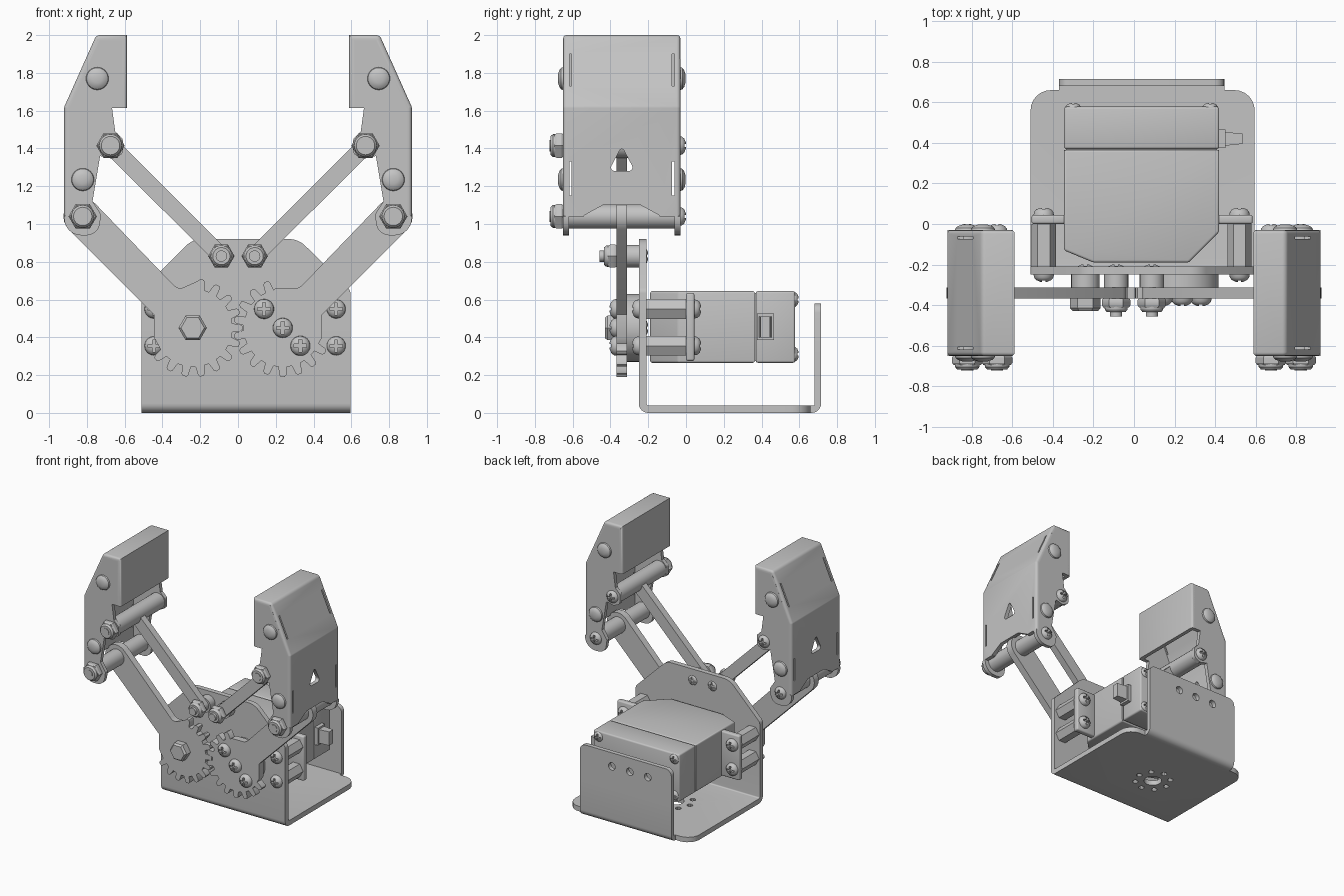
import bpy, bmesh, math
from mathutils import Vector

if bpy.data.objects.get("Cube"):
    bpy.data.objects.remove(bpy.data.objects["Cube"])

grey = bpy.data.materials.new("satin grey")
grey.use_nodes = True
grey.diffuse_color = (0.55, 0.55, 0.55, 1)
grey.node_tree.nodes["Principled BSDF"].inputs["Base Color"].default_value = (0.55, 0.55, 0.55, 1)
parts = []


def finish(name, bm):
    bmesh.ops.recalc_face_normals(bm, faces=bm.faces)
    me = bpy.data.meshes.new(name)
    bm.to_mesh(me)
    bm.free()
    me.materials.append(grey)
    ob = bpy.data.objects.new(name, me)
    bpy.context.collection.objects.link(ob)
    parts.append(ob)
    return ob


def rounded(pts):
    """Polygon whose points may carry a third value, the corner radius."""
    out = []
    for i, p in enumerate(pts):
        c = Vector(p[:2])
        if len(p) < 3:
            out.append(c)
            continue
        a = (Vector(pts[i - 1][:2]) - c).normalized()
        b = (Vector(pts[(i + 1) % len(pts)][:2]) - c).normalized()
        half = a.angle(b) / 2
        mid = c + (a + b).normalized() * p[2] / math.sin(half)
        start = c + a * p[2] / math.tan(half) - mid
        turn = math.copysign(math.pi - 2 * half, a.x * b.y - a.y * b.x)
        for k in range(7):
            t = -turn * k / 6
            out.append(mid + Vector((start.x * math.cos(t) - start.y * math.sin(t),
                                     start.x * math.sin(t) + start.y * math.cos(t))))
    return out


PLACE = {"x": lambda u, v, d: (d, u, v), "y": lambda u, v, d: (u, d, v), "z": lambda u, v, d: (u, v, d)}


def prism(name, pts, lo, hi, axis="y", flip=1, soften=None):
    """Extruded polygon; soften is (width, rule choosing edges by their two ends)."""
    bm = bmesh.new()
    put = PLACE[axis]
    verts = [bm.verts.new(put(p[0] * flip, p[1], lo)) for p in rounded(pts)]
    face = bm.faces.new(verts)
    new = bmesh.ops.extrude_face_region(bm, geom=[face])["geom"]
    shift = Vector(put(0, 0, hi - lo))
    bmesh.ops.translate(bm, vec=shift, verts=[g for g in new if isinstance(g, bmesh.types.BMVert)])
    bmesh.ops.recalc_face_normals(bm, faces=bm.faces)
    if soften:
        width, rule = soften
        edges = [e for e in bm.edges if rule(e.verts[0].co, e.verts[1].co)]
        bmesh.ops.bevel(bm, geom=edges, offset=width, segments=3, affect="EDGES", profile=0.5, clamp_overlap=True)
    return finish(name, bm)


def box(name, x0, x1, y0, y1, z0, z1, bevel=0):
    return prism(name, [(x0, z0), (x1, z0), (x1, z1), (x0, z1)], y0, y1,
                 soften=(bevel, lambda a, b: True) if bevel else None)


def turned(name, x, z, profile, n=24):
    """Solid of revolution about a y-parallel axis, from (radius, y) pairs."""
    bm = bmesh.new()
    rings = [[bm.verts.new((x + r * math.cos(math.tau * k / n), y, z + r * math.sin(math.tau * k / n)))
              for k in range(n)] for r, y in profile]
    for a, b in zip(rings, rings[1:]):
        for k in range(n):
            bm.faces.new((a[k], a[k - 1], b[k - 1], b[k]))
    bm.faces.new(rings[0])
    bm.faces.new(rings[-1])
    return finish(name, bm)


def rod(name, x, z, r, y0, y1, n=24):
    return turned(name, x, z, [(r, y0), (r, y1)], n)


def cut(ob, cutters):
    for c in cutters:
        c.hide_render = True
        m = ob.modifiers.new("cut", "BOOLEAN")
        m.operation, m.solver, m.object = "DIFFERENCE", "EXACT", c
    bpy.context.view_layer.update()
    me = bpy.data.meshes.new_from_object(ob.evaluated_get(bpy.context.evaluated_depsgraph_get()))
    ob.modifiers.clear()
    ob.data = me
    for c in cutters:
        parts.remove(c)
        bpy.data.objects.remove(c)
    return ob


def dome(name, x, z, r, y, h):
    return turned(name, x, z, [(r, y), (r * .95, y + h * .4), (r * .75, y + h * .75), (r * .4, y + h)])


screw_mesh = None


def screw(name, x, y, z, back=False, size=1.0):
    """Domed cross-head screw facing the front, or the back."""
    global screw_mesh
    if screw_mesh is None:
        ob = dome(name, 0, 0, .05, 0, -.035)
        cut(ob, [box("slot_a", -.032, .032, -.06, -.015, -.008, .008),
                 box("slot_b", -.008, .008, -.06, -.015, -.032, .032)])
        screw_mesh = ob.data
    else:
        ob = bpy.data.objects.new(name, screw_mesh)
        bpy.context.collection.objects.link(ob)
        parts.append(ob)
    ob.location = (x, y, z)
    ob.scale = (size,) * 3
    ob.rotation_euler = (0, 0, math.pi if back else 0)


def lock_nut(name, x, z, y, r=.075):
    turned(name, x, z, [(r * .92, y), (r, y - .008), (r, y - .035), (r * .9, y - .045)], 6)
    turned(name + "_collar", x, z, [(r * .82, y - .04), (r * .8, y - .055), (r * .65, y - .068)])
    rod(name + "_bolt_tip", x, z, .03, y - .09 if r < .075 else y - .072, y)


# Folded bracket: front wall, floor and rear tab
L, R = -.51, .595
floor = prism("bracket_fold", [(-.25, .5), (-.25, 0, .05), (.5, 0), (.5, .04), (-.21, .04, .01), (-.21, .5)], L, R, "x")
ring = [(-.03 + .13 * math.cos(k * math.pi / 4), .18 + .13 * math.sin(k * math.pi / 4)) for k in range(8)]
hub = [(-.03 + .065 * math.cos(k * math.pi / 12), .18 + .065 * math.sin(k * math.pi / 12)) for k in range(24)]
cut(floor, [prism("hub_hole", hub, -.1, .1, "z")] + [
    prism("ring_hole", [(x + .022 * math.cos(k * math.pi / 5), y + .022 * math.sin(k * math.pi / 5))
                        for k in range(10)], -.1, .1, "z") for x, y in ring])
prism("bracket_front", [(L, .5), (R, .5), (R, .65, .04), (.32, .92, .12), (-.24, .92, .12), (L, .65, .04)], -.25, -.21)
prism("bracket_floor_rear", [(L, .5), (R, .5), (R, .66, .1), (L, .66, .1)], 0, .04, "z")
prism("bracket_tab_fold", [(.6, 0), (.715, 0, .05), (.715, .3), (.68, .3), (.68, .04), (.6, .04)], -.37, .445, "x")
tab = prism("bracket_tab", [(-.37, .3), (.445, .3), (.445, .58, .05), (-.37, .58, .05)], .68, .715)
cut(tab, [rod("tab_hole", x, .47, .03, .6, .8) for x in (-.16, .0, .16)])

# Servo
prism("servo_body", [(-.345, .365), (-.345, -.13), (-.2, -.19), (.27, -.19), (.42, -.04), (.42, .365)], .265, .645, "z",
      soften=(.012, lambda a, b: max(a.y, b.y) < .3 or a.z == b.z))
box("servo_seam", -.335, .41, .36, .38, .275, .635)
box("servo_cap", -.345, .42, .37, .578, .265, .645, .012)
for x in (-.3, .375):
    for z in (.31, .6):
        screw("servo_cap_screw", x, .568, z, True, .8)
box("servo_plug_base", .42, .45, .375, .465, .385, .525)
prism("servo_plug", [(.44, .385), (.535, .395), (.535, .445), (.44, .455)], .4, .51, "z")
for side, (a, b, x) in {"left": (.41, .585, .52), "right": (-.505, -.335, -.445)}.items():
    box(side + "_servo_flange", a, b, 0, .045, .275, .635, .012)
    for z in (.355, .55):
        rod(side + "_standoff", x, z, .06, -.21, 0, 6)
        screw(side + "_mount_screw", x, -.25, z)
        screw(side + "_flange_screw", x, .045, z, True)
rod("servo_horn", .237, .45, .18, -.312, -.25, 40)


# Toothed drive arms
def drive_arm(name, s, phase):
    pts = []
    for k in range(12):
        mid = phase + 20 * k
        for r, d in ((.207, -6.5), (.25, -4.2), (.26, -2.2), (.26, 2.2), (.25, 4.2), (.207, 6.5)):
            t = math.radians(mid + d)
            pts.append((.237 + r * math.cos(t), .45 + r * math.sin(t)))
    pts += [(.445, .4), (.445, .52), (.965, 1.04, .098), (.825, 1.18, .098), (.325, .66, .06), (.2, .66)]
    prism(name, pts, -.367, -.312, flip=s)


drive_arm("left_drive_arm", 1, 110)
drive_arm("right_drive_arm", -1, 100)
for x, z in ((.138, .55), (.237, .45), (.33, .355)):
    screw("horn_screw", x, -.367, z, size=1.05)
rod("idler_spacer", -.24, .45, .07, -.312, -.25)
turned("idler_bolt_head", -.24, .45, [(.075, -.367), (.075, -.415), (.062, -.43)], 6)
screw("idler_back_screw", -.24, -.235, .45, True)

# Links and fingers, one set per side
for side, s in (("left", 1), ("right", -1)):
    d = .032
    prism(side + "_link", [(.088 - 2 * d, .83, .043), (.088, .83 - 2 * d, .043),
                           (.675 + 2 * d, 1.415, .043), (.675, 1.415 + 2 * d, .043)], -.367, -.312, flip=s)
    rod(side + "_link_spacer", s * .088, .83, .06, -.312, -.25)
    lock_nut(side + "_link_nut", s * .088, .83, -.367, .07)
    screw(side + "_link_screw", s * .088, -.235, .83, True)

    # Folded outer wall of the finger, wrapping over the tip
    wall = prism(side + "_finger_wall", [
        (.92, 1.04), (.92, 1.62, .03), (.75, 2, .03), (.588, 2), (.588, 1.615), (.618, 1.615),
        (.618, 1.97), (.732, 1.97), (.89, 1.612), (.89, 1.04)], -.65, -.03, flip=s,
        soften=(.018, lambda a, b: a.y == b.y and all(
            abs(c.x) > .895 or abs(c.x) < .6 or c.z > 1.98 or abs(c.x) + (c.z - 1.62) * .447 > .905
            for c in (a, b))))
    near, far = sorted((s * .84, s * 1.0))
    low, high = sorted((s * .76, s * .96))
    tools = [prism("notch", [(-.14, 1), (-.14, 1.045), (-.24, 1.1), (-.44, 1.1), (-.54, 1.045), (-.54, 1)],
                   near, far, "x"),
             prism("window", [(-.34, 1.41, .012), (-.41, 1.28, .02), (-.27, 1.28, .02)], near, far, "x")]
    for y in (-.618, -.074):
        tools.append(box("slot", near, far, y, y + .012, 1.15, 1.33))
        tools.append(box("slope_slot", low, high, y, y + .012, 1.73, 1.9))
    cut(wall, tools)

    # Cheek plates, set just inside the folded wall
    cheek = [(.742, 1.98), (.6, 1.98), (.6, 1.615), (.667, 1.615), (.65, 1.49), (.61, 1.45, .02),
             (.61, 1.37, .03), (.665, 1.345), (.73, 1.36), (.77, 1.12), (.725, 1.05), (.74, .94, .07),
             (.92, .94, .09), (.92, 1.04), (.902, 1.05), (.902, 1.615)]
    for end, y in (("front", -.65), ("back", -.06)):
        prism(side + "_finger_" + end + "_cheek", cheek, y, y + .03, flip=s)

    for x, z in ((.675, 1.415), (.822, 1.04)):
        rod(side + "_finger_spacer", s * x, z, .065, -.62, -.06)
        lock_nut(side + "_finger_nut", s * x, z, -.65)
        screw(side + "_finger_screw", s * x, -.036, z, True)
    for x, z in ((.745, 1.77), (.822, 1.235)):
        dome(side + "_front_rivet", s * x, z, .06, -.65, -.027)
        dome(side + "_back_rivet", s * x, z, .06, -.03, .027)

# Smooth the round faces, keep edges sharp
bpy.ops.object.select_all(action="DESELECT")
for ob in parts:
    ob.select_set(True)
bpy.context.view_layer.objects.active = parts[0]
bpy.ops.object.shade_smooth_by_angle(angle=math.radians(32))
